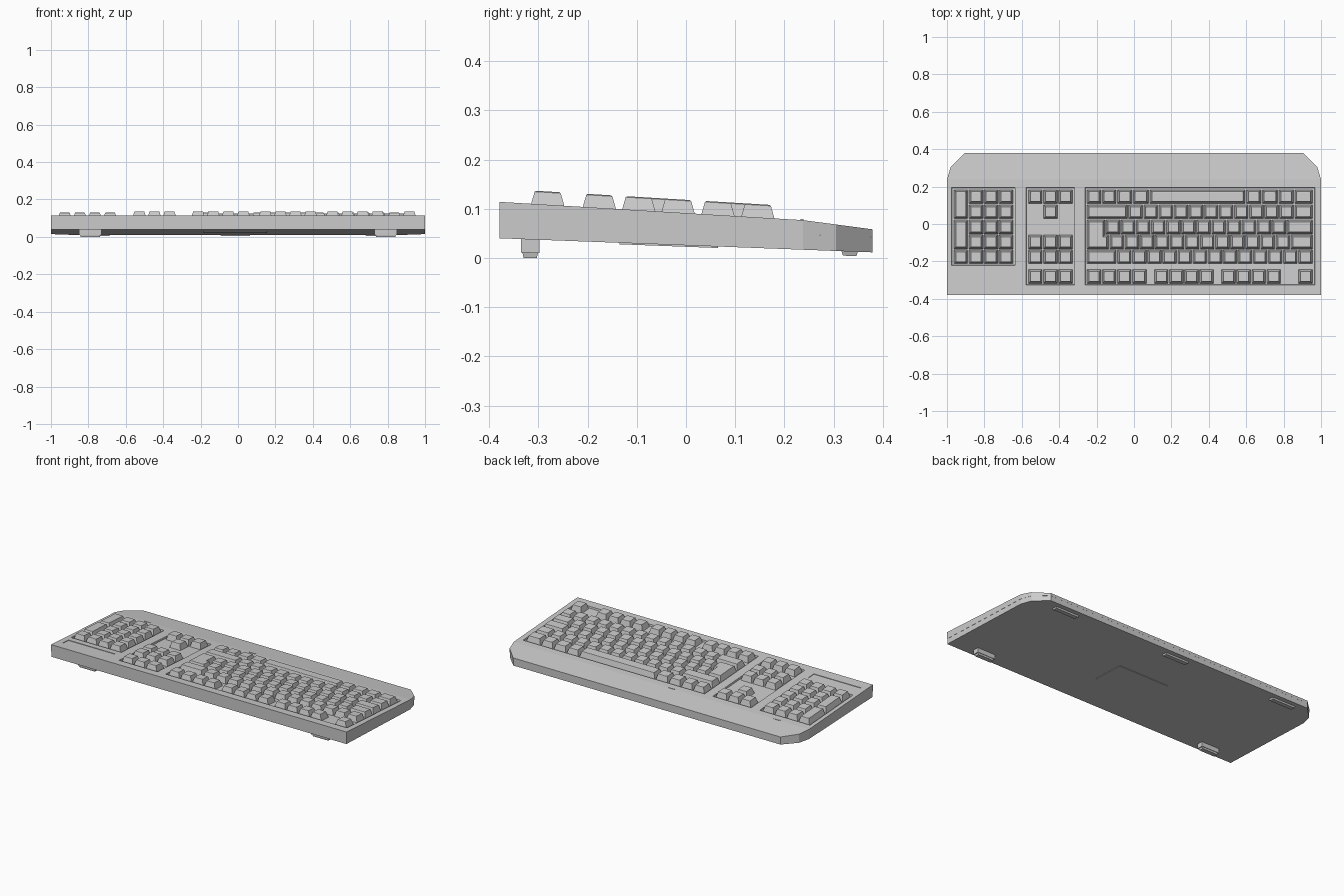
import bpy, bmesh

if "Cube" in bpy.data.objects:
    bpy.data.objects.remove(bpy.data.objects["Cube"])

U = 0.0807          # one key unit in x
H = 0.08            # row pitch in y
RIGHT = 0.957       # right end of the main block
ROWS = [0.146, 0.065, -0.016, -0.096, -0.176, -0.281]


def top(y):         # upper surface: tilted deck, then steeper palm rest
    if y <= 0.238:
        return 0.114 - 0.0602 * (y + 0.38)
    return 0.0768 - 0.132 * (y - 0.238)


def deck(y):
    return 0.114 - 0.0602 * (y + 0.38)


def seam(y):
    return 0.072 - 0.0396 * (y + 0.38)


def bottom(y):
    return 0.04 - 0.0376 * (y + 0.38)


def finish(bm, name):
    bmesh.ops.recalc_face_normals(bm, faces=bm.faces)
    me = bpy.data.meshes.new(name)
    bm.to_mesh(me)
    bm.free()
    ob = bpy.data.objects.new(name, me)
    bpy.context.collection.objects.link(ob)
    return ob


def rect(x0, x1, y0, y1):
    return [(x0, y0), (x1, y0), (x1, y1), (x0, y1)]


def inset(poly, d):
    """Inset a right-angled counter-clockwise polygon."""
    out, n = [], len(poly)
    for i, (x, y) in enumerate(poly):
        ox = oy = 0
        for a, b in ((poly[i - 1], poly[i]), (poly[i], poly[(i + 1) % n])):
            dx, dy = b[0] - a[0], b[1] - a[1]
            l = (dx * dx + dy * dy) ** 0.5
            ox -= dy / l
            oy += dx / l
        out.append((x + ox * d, y + oy * d))
    return out


def loft(bm, poly, rings, base):
    """Stack (inset, height) rings above a base surface and cap both ends."""
    loops = []
    for d, h in rings:
        pts = inset(poly, d) if d else poly
        loops.append([bm.verts.new((x, y, base(y) + h)) for x, y in pts])
    n = len(poly)
    for a, b in zip(loops, loops[1:]):
        for i in range(n):
            j = (i + 1) % n
            bm.faces.new((a[i], a[j], b[j], b[i]))
    bm.faces.new(loops[0][::-1])
    bm.faces.new(loops[-1])


KEY = [(0, -0.01), (0.010, 0.025), (0.013, 0.027)]


def key(bm, x0, x1, y0, y1):
    loft(bm, inset(rect(x0, x1, y0, y1), 0.0035), KEY, deck)


# Case shells, split along the side seam
def shell(name, lo, hi, k=1.0):
    half = [(1, -0.379), (1, 0.238), (0.98, 0.305), (0.905, 0.379)]
    pts = half + [(-x, y) for x, y in reversed(half)]
    bm = bmesh.new()
    a = [bm.verts.new((x * k, y * k, lo(y))) for x, y in pts]
    b = [bm.verts.new((x * k, y * k, hi(y))) for x, y in pts]
    for i in range(8):
        j = (i + 1) % 8
        bm.faces.new((a[i], a[j], b[j], b[i]))
    bm.faces.new(a[::-1])
    bm.faces.new((b[7], b[0], b[1], b[6]))
    bm.faces.new(b[1:7])
    return finish(bm, name)


shell("lower_case", bottom, seam, 0.999)
upper = shell("upper_case", seam, top)

# Recessed wells for the key blocks and the indicator strip
bm = bmesh.new()
for r in [(-0.262, 0.967, -0.326, 0.194), (-0.577, -0.317, -0.326, 0.194),
          (-0.975, -0.635, -0.222, 0.194)]:
    loft(bm, rect(*r), [(0.002, -0.01), (-0.006, 0.03)], deck)
loft(bm, rect(-0.965, -0.645, -0.315, -0.262), [(0, -0.003), (0, 0.03)], deck)
cutter = finish(bm, "well_cutter")
cutter.hide_render = True
mod = upper.modifiers.new("wells", 'BOOLEAN')
mod.operation = 'DIFFERENCE'
mod.solver = 'EXACT'
mod.object = cutter
bpy.context.view_layer.objects.active = upper
upper.select_set(True)
bpy.ops.object.modifier_apply(modifier="wells")
bpy.data.objects.remove(cutter)

# Main key block: key widths in units from the right; negative is a gap
layout = [
    [1.25, 1.05, 1.1, 1.05, 6.4, 1.1, 1.05, 1, 1],
    [1.25] + [1] * 11 + [2.75],
    [1.75] + [1] * 12,
    [1.5] + [1] * 12,
    [1] * 13 + [2],
    [1, -1.1] + [1] * 4 + [-0.45] + [1] * 4 + [-0.45] + [1] * 4,
]
bm = bmesh.new()
for yc, widths in zip(ROWS, layout):
    x = RIGHT
    for w in widths:
        if w > 0:
            key(bm, x - w * U, x, yc - H / 2, yc + H / 2)
        x -= abs(w) * U
# L-shaped enter key
xl = RIGHT - 15 * U
y0, y1, ym = ROWS[3] - H / 2, ROWS[2] + H / 2, ROWS[3] + H / 2
enter = [(xl, y0), (xl + 1.5 * U, y0), (xl + 1.5 * U, ym),
         (xl + 1.25 * U, ym), (xl + 1.25 * U, y1), (xl, y1)]
loft(bm, inset(enter, 0.0035), KEY, deck)
finish(bm, "main_keys")

# Navigation and arrow keys
bm = bmesh.new()
for row, cols in ((0, (0, 1, 2)), (1, (1,)), (3, (0, 1, 2)),
                  (4, (0, 1, 2)), (5, (0, 1, 2))):
    for c in cols:
        xc = -0.366 - c * U
        key(bm, xc - U / 2, xc + U / 2, ROWS[row] - H / 2, ROWS[row] + H / 2)
finish(bm, "navigation_keys")

# Number pad with two double-height keys
bm = bmesh.new()
for c in range(4):
    xc = -0.684 - c * U
    spans = [(r, r) for r in range(5)] if c < 3 else [(1, 0), (3, 2), (4, 4)]
    for lo, hi in spans:
        key(bm, xc - U / 2, xc + U / 2, ROWS[lo] - H / 2, ROWS[hi] + H / 2)
finish(bm, "number_pad_keys")

# Small tabs where the palm rest meets the deck
bm = bmesh.new()
for x in (-0.78, -0.068):
    loft(bm, rect(x - 0.022, x + 0.022, 0.233, 0.239), [(0, -0.004), (0, 0.002)], deck)
finish(bm, "deck_tabs")

# Underside: rubber pads, label plate, flip-out feet
bm = bmesh.new()
for x in (-0.765, -0.015, 0.76):
    loft(bm, rect(x - 0.08, x + 0.08, 0.315, 0.35), [(0.004, -0.009), (0, 0.002)], bottom)
finish(bm, "rubber_pads")

bm = bmesh.new()
loft(bm, rect(-0.185, 0.155, -0.135, 0.065), [(0, -0.003), (0, 0.002)], bottom)
finish(bm, "label_plate")

for side, x in (("left", -0.79), ("right", 0.79)):
    bm = bmesh.new()
    loft(bm, rect(x - 0.06, x + 0.06, -0.335, -0.298), [(0, -0.027), (0, 0.004)], bottom)
    finish(bm, side + "_flip_foot")
    bm = bmesh.new()
    loft(bm, rect(x - 0.055, x + 0.055, -0.333, -0.3), [(0.003, 0), (0, 0.014)], lambda y: 0)
    finish(bm, side + "_foot_tip")
